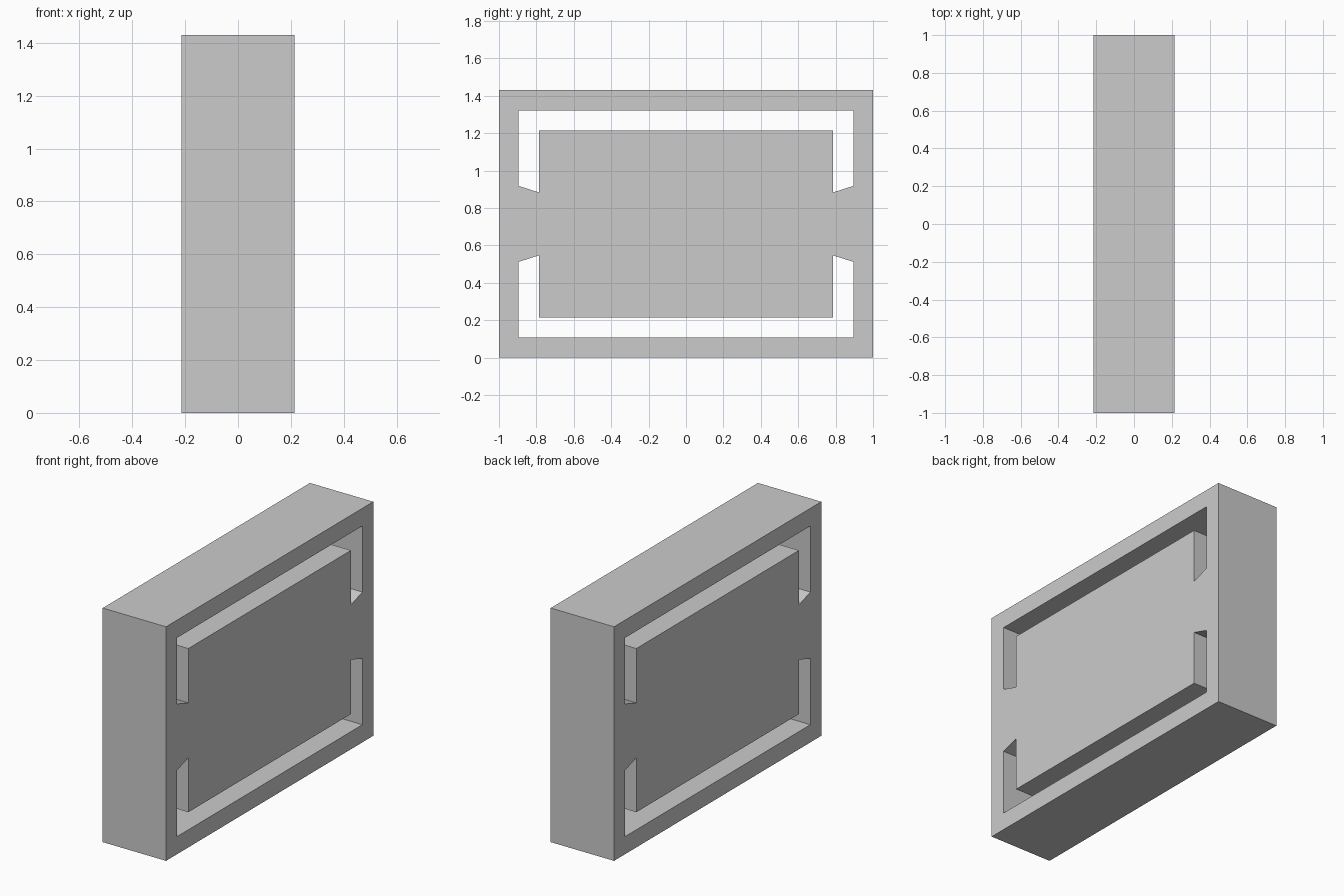
import bpy, bmesh

if "Cube" in bpy.data.objects:
    bpy.data.objects.remove(bpy.data.objects["Cube"])

HALF_X, MID_Z = 0.214, 0.715

# Outer frame outline and one U-shaped slot, as (y, z offset from mid height)
outline = [(-1, -0.715), (1, -0.715), (1, 0.715), (-1, 0.715)]
half_slot = [(0.895, 0.607), (0.895, 0.203), (0.785, 0.168), (0.785, 0.5)]
upper_slot = half_slot + [(-y, z) for y, z in reversed(half_slot)]
lower_slot = [(y, -z) for y, z in upper_slot]

bm = bmesh.new()


def add_loop(points):
    verts = [bm.verts.new((-HALF_X, y, z + MID_Z)) for y, z in points]
    for i, v in enumerate(verts):
        bm.edges.new((v, verts[(i + 1) % len(verts)]))


for loop in (outline, upper_slot, lower_slot):
    add_loop(loop)

# Fill the profile around the slots, then extrude through the thickness
bmesh.ops.triangle_fill(bm, edges=bm.edges[:], use_beauty=True, normal=(1, 0, 0))
result = bmesh.ops.extrude_face_region(bm, geom=bm.faces[:], use_keep_orig=True)
moved = [g for g in result["geom"] if isinstance(g, bmesh.types.BMVert)]
bmesh.ops.translate(bm, verts=moved, vec=(2 * HALF_X, 0, 0))
bmesh.ops.recalc_face_normals(bm, faces=bm.faces[:])

# Slotted panel
mesh = bpy.data.meshes.new("framed_panel")
bm.to_mesh(mesh)
bm.free()
panel = bpy.data.objects.new("framed_panel", mesh)
bpy.context.collection.objects.link(panel)
